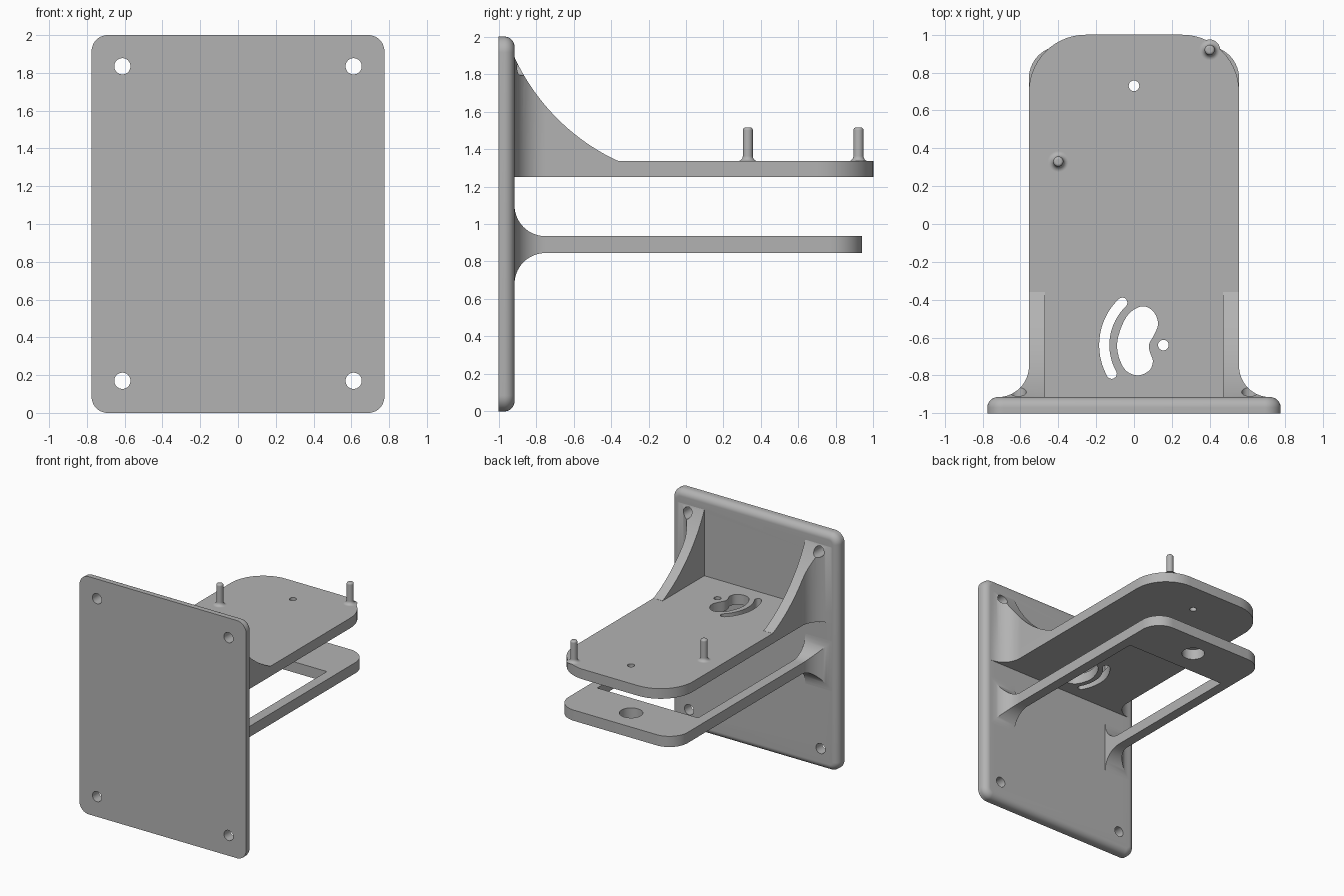
import bpy, bmesh
from math import sin, cos, pi, sqrt, radians
from mathutils import Vector

cube = bpy.data.objects.get("Cube")
if cube:
    bpy.data.objects.remove(cube)

grey = bpy.data.materials.new("plain grey")
grey.use_nodes = True
GREY = (0.45, 0.45, 0.45, 1)
grey.diffuse_color = GREY
grey.node_tree.nodes["Principled BSDF"].inputs["Base Color"].default_value = GREY

WALL = -0.915             # inner face of the back plate
HALF, INNER = 0.555, 0.47  # shelf half width, inside of ribs and arms
FLARE = 0.165             # fillet radius where parts meet the plate
TOP_LOW, TOP_HIGH = 1.25, 1.335
STEPS = 14
quarter = [pi / 2 * i / STEPS for i in range(STEPS + 1)]


def loft(name, rings):
    """Skin equal-sized closed rings and cap both ends."""
    bm = bmesh.new()
    loops = [[bm.verts.new(p) for p in ring] for ring in rings]
    n = len(loops[0])
    for a, b in zip(loops, loops[1:]):
        for i in range(n):
            j = (i + 1) % n
            bm.faces.new((a[i], a[j], b[j], b[i]))
    bm.faces.new(loops[0])
    bm.faces.new(loops[-1])
    bmesh.ops.recalc_face_normals(bm, faces=bm.faces)
    mesh = bpy.data.meshes.new(name)
    bm.to_mesh(mesh)
    bm.free()
    mesh.materials.append(grey)
    obj = bpy.data.objects.new(name, mesh)
    bpy.context.collection.objects.link(obj)
    return obj


def activate(obj):
    bpy.ops.object.select_all(action='DESELECT')
    obj.select_set(True)
    bpy.context.view_layer.objects.active = obj


def cut(obj, outline, low, high, along_y=False):
    """Cut a prism with a flat outline out of obj, along z or y."""
    if along_y:
        rings = [[(u, d, v) for u, v in outline] for d in (low, high)]
    else:
        rings = [[(u, v, d) for u, v in outline] for d in (low, high)]
    cutter = loft("cutter", rings)
    cutter.hide_render = True
    mod = obj.modifiers.new("cut", 'BOOLEAN')
    mod.operation, mod.solver, mod.object = 'DIFFERENCE', 'EXACT', cutter
    activate(obj)
    bpy.ops.object.modifier_apply(modifier=mod.name)
    bpy.data.objects.remove(cutter)


def circle(u, v, r, n=32):
    return [(u + r * cos(2 * pi * i / n), v + r * sin(2 * pi * i / n)) for i in range(n)]


def flare(y):
    """Extra size of the fillet at depth y."""
    d = max(0, FLARE - (y - WALL))
    return FLARE - sqrt(max(0, FLARE ** 2 - d ** 2))


def shelf_stations(end, radius):
    """Depth and half width along a shelf with rounded end corners."""
    root = [WALL + FLARE * (1 - cos(a)) for a in quarter]
    return ([(y, HALF + flare(y)) for y in root] +
            [(end - radius + radius * sin(a), HALF - radius + radius * cos(a)) for a in quarter])


def section(y, x0, x1, z0, z1):
    return [(x0, y, z0), (x1, y, z0), (x1, y, z1), (x0, y, z1)]


# Back plate: rounded rectangle, rounded over on the inner side
def plate_ring(y, inset):
    r = 0.085 - inset
    ring = []
    for k, (sx, sz) in enumerate(((1, 1), (-1, 1), (-1, -1), (1, -1))):
        for a in quarter:
            t = a + k * pi / 2
            ring.append((sx * 0.69 + r * cos(t), y, 1 + sz * 0.915 + r * sin(t)))
    return ring


ROUND = 0.055
plate = loft("back_plate", [plate_ring(-1, 0)] + [
    plate_ring(WALL - ROUND + ROUND * sin(a), ROUND * (1 - cos(a))) for a in quarter])
screw_holes = [circle(sx * 0.612, z, 0.043) for sx in (-1, 1) for z in (0.17, 1.835)]
for hole in screw_holes:
    cut(plate, hole, -1.2, -0.7, True)

# Upper shelf
upper = loft("upper_shelf", [section(y, -w, w, TOP_LOW, TOP_HIGH)
                             for y, w in shelf_stations(1.0, 0.3)])

# Kidney opening, smoothed through a few control points
kidney = [Vector(p) for p in (
    (.04, -.435), (.1, -.46), (.127, -.52), (.112, -.575), (.08, -.635), (.085, -.68),
    (.1, -.725), (.08, -.775), (.015, -.8), (-.055, -.76), (-.09, -.635), (-.04, -.49))]
smooth = []
for i in range(len(kidney)):
    p, q, r, s = (kidney[(i + k) % len(kidney)] for k in range(4))
    for t in (0, 0.25, 0.5, 0.75):
        smooth.append(0.5 * (2 * q + (r - p) * t + (2 * p - 5 * q + 4 * r - s) * t ** 2
                             + (3 * q - p - 3 * r + s) * t ** 3))

# Curved slot around the pivot hole
PX, PY, ARC, SLOT = 0.155, -0.64, 0.312, 0.027
A0, A1 = radians(134), radians(209)


def polar(r, a):
    return (PX + r * cos(a), PY + r * sin(a))


slot = [polar(ARC + SLOT, A0 + (A1 - A0) * i / 20) for i in range(21)]
for angle, start, flip in ((A1, 0, 1), (A0, pi, 1)):
    cx, cy = polar(ARC, angle)
    if angle == A0:
        slot += [polar(ARC - SLOT, A1 + (A0 - A1) * i / 20) for i in range(21)]
    for i in range(1, 8):
        a = angle + start + pi * i / 8
        slot.append((cx + SLOT * cos(a), cy + SLOT * sin(a)))

for outline in (smooth, slot, circle(PX, PY, 0.028), circle(0, 0.73, 0.028)):
    cut(upper, outline, 1.1, 1.5)

# Side ribs with a concave top edge
RIB_END, RIB_R, RIB_Y, RIB_Z = -0.36, 1.135, 0.1155, 2.3655
rib_depths = [WALL + FLARE * (1 - cos(a)) for a in quarter]
rib_depths += [rib_depths[-1] + (RIB_END - rib_depths[-1]) * i / 16 for i in range(1, 17)]
ribs = []
for side, sx in (("right", -1), ("left", 1)):
    rib = loft(side + "_rib", [
        section(y, sx * INNER, sx * (HALF + flare(y)), TOP_HIGH,
                max(TOP_HIGH + 0.001, RIB_Z - sqrt(RIB_R ** 2 - (y - RIB_Y) ** 2)))
        for y in rib_depths])
    cut(rib, circle(sx * 0.612, 1.835, 0.043), -1.2, -0.7, True)
    ribs.append(rib)

# Lower shelf: flared frame with a large opening and a round hole
lower = loft("lower_frame", [section(y, -w, w, 0.845 - flare(y), 0.935 + flare(y))
                             for y, w in shelf_stations(0.94, 0.17)])
cut(lower, [(-INNER, -1.1), (INNER, -1.1), (INNER, 0.51), (-INNER, 0.51)], 0.5, 1.3)
cut(lower, circle(0, 0.73, 0.09, 48), 0.7, 1.1)

# Pegs: filleted foot, straight shaft, rounded tip
PEG, FOOT, TIP = 0.027, 0.028, 0.015
profile = [(PEG + FOOT * (1 - sin(a)), TOP_HIGH + FOOT * (1 - cos(a))) for a in quarter]
profile += [(PEG - TIP * (1 - cos(a)), 1.515 - TIP * (1 - sin(a))) for a in quarter]
pegs = [loft(name, [[(u, v, z) for u, v in circle(x, y, r, 24)] for r, z in profile])
        for name, x, y in (("left_peg", 0.4, 0.92), ("right_peg", -0.4, 0.33))]

# Smooth curved faces, keep hard edges
for obj in [plate, upper, lower] + ribs + pegs:
    activate(obj)
    bpy.ops.object.shade_smooth_by_angle(angle=radians(30))
